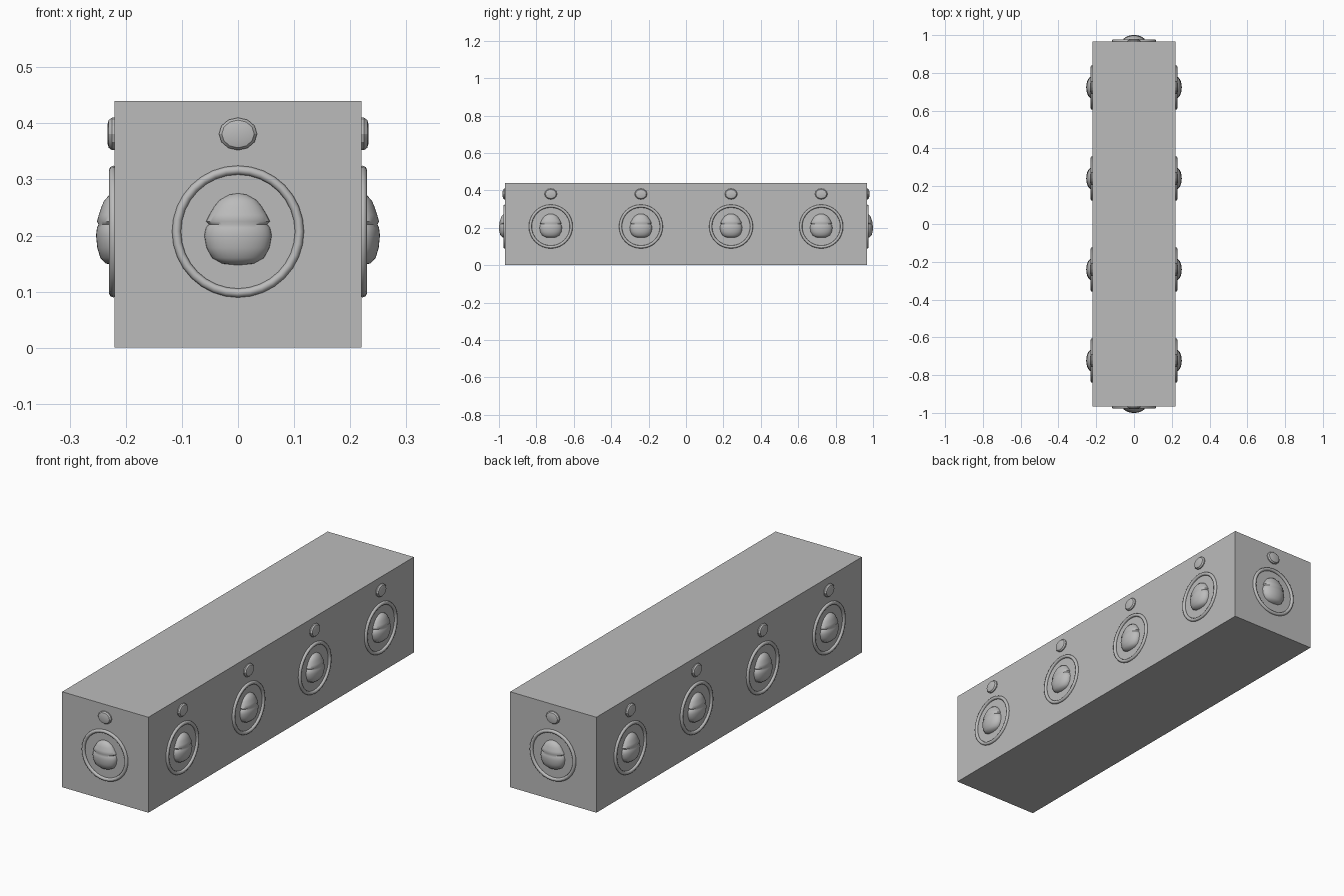
import bpy, bmesh, math
from mathutils import Matrix

cube = bpy.data.objects.get("Cube")
if cube:
    bpy.data.objects.remove(cube, do_unlink=True)

HALF_W, HALF_L, HEIGHT = 0.22, 0.967, 0.44
MEDAL_Z, GEM_Z = 0.207, 0.381

stone = bpy.data.materials.new("stone grey")
stone.use_nodes = True
stone.diffuse_color = (0.5, 0.5, 0.5, 1)
stone.node_tree.nodes["Principled BSDF"].inputs["Base Color"].default_value = (0.5, 0.5, 0.5, 1)


def finish(bm, name):
    bmesh.ops.remove_doubles(bm, verts=bm.verts, dist=1e-5)
    bmesh.ops.recalc_face_normals(bm, faces=bm.faces)
    mesh = bpy.data.meshes.new(name)
    bm.to_mesh(mesh)
    bm.free()
    mesh.materials.append(stone)
    return mesh


def lathe(name, profile, steps, start, sweep, matrix, closed=False):
    """Revolve (radius, height) points about z, then transform the result."""
    bm = bmesh.new()
    verts = [bm.verts.new((r, 0, h)) for r, h in profile]
    pairs = zip(verts, verts[1:] + verts[:1]) if closed else zip(verts, verts[1:])
    edges = [bm.edges.new(p) for p in pairs]
    bmesh.ops.rotate(bm, verts=verts, cent=(0, 0, 0), matrix=Matrix.Rotation(start, 3, 'Z'))
    bmesh.ops.spin(bm, geom=verts + edges, cent=(0, 0, 0), axis=(0, 0, 1),
                   angle=sweep, steps=steps, use_duplicate=False)
    bmesh.ops.transform(bm, matrix=matrix, verts=bm.verts)
    return finish(bm, name)


def place(mesh, name, loc, turn, angle):
    ob = bpy.data.objects.new(name, mesh)
    bpy.context.collection.objects.link(ob)
    ob.location = loc
    ob.rotation_euler.z = turn
    for o in bpy.context.selected_objects:
        o.select_set(False)
    ob.select_set(True)
    bpy.context.view_layer.objects.active = ob
    bpy.ops.object.shade_smooth_by_angle(angle=math.radians(angle))
    return ob


# Long block
bm = bmesh.new()
bmesh.ops.create_cube(bm, size=1, matrix=Matrix.Diagonal((2 * HALF_W, 2 * HALF_L, HEIGHT, 1)))
place(finish(bm, "block"), "block", (0, 0, HEIGHT / 2), 0, 30)

# Ornament meshes, each facing -y
to_front = Matrix.Rotation(math.pi / 2, 4, 'X')
tube = [(0.1095 + 0.008 * math.cos(a), 0.002 + 0.008 * math.sin(a))
        for a in (math.tau * i / 8 for i in range(8))]
ring = lathe("ring", tube, 32, 0, math.tau, to_front, closed=True)

# Rounded face below a pointed hood with a small brim
head_profile = [(0, -0.060), (0.028, -0.057), (0.046, -0.047), (0.056, -0.029),
                (0.060, -0.007), (0.057, 0.007), (0.052, 0.013), (0.057, 0.018),
                (0.051, 0.030), (0.042, 0.045), (0.033, 0.056), (0.015, 0.066), (0, 0.068)]
head = lathe("hooded_head", head_profile, 16, math.pi, math.pi,
             Matrix.Diagonal((1, 0.55, 1, 1)))

# Faceted oval gem
gem_profile = [(1, 0), (1, 0.35), (0.85, 0.8), (0.55, 1), (0, 1)]
gem = lathe("gem", gem_profile, 12, 0, math.tau,
            to_front @ Matrix.Diagonal((0.034, 0.029, 0.013, 1)))

# Four ornaments on each long side, one on each end
spots = [("front", 0, -HALF_L, 0), ("back", 0, HALF_L, math.pi)]
for i, y in enumerate((-0.723, -0.241, 0.241, 0.723), 1):
    spots += [(f"left_{i}", HALF_W, y, math.pi / 2),
              (f"right_{i}", -HALF_W, y, -math.pi / 2)]
for label, x, y, turn in spots:
    place(ring, f"{label}_ring", (x, y, MEDAL_Z), turn, 60)
    place(head, f"{label}_hooded_head", (x, y, MEDAL_Z), turn, 60)
    place(gem, f"{label}_gem", (x, y, GEM_Z), turn, 25)
